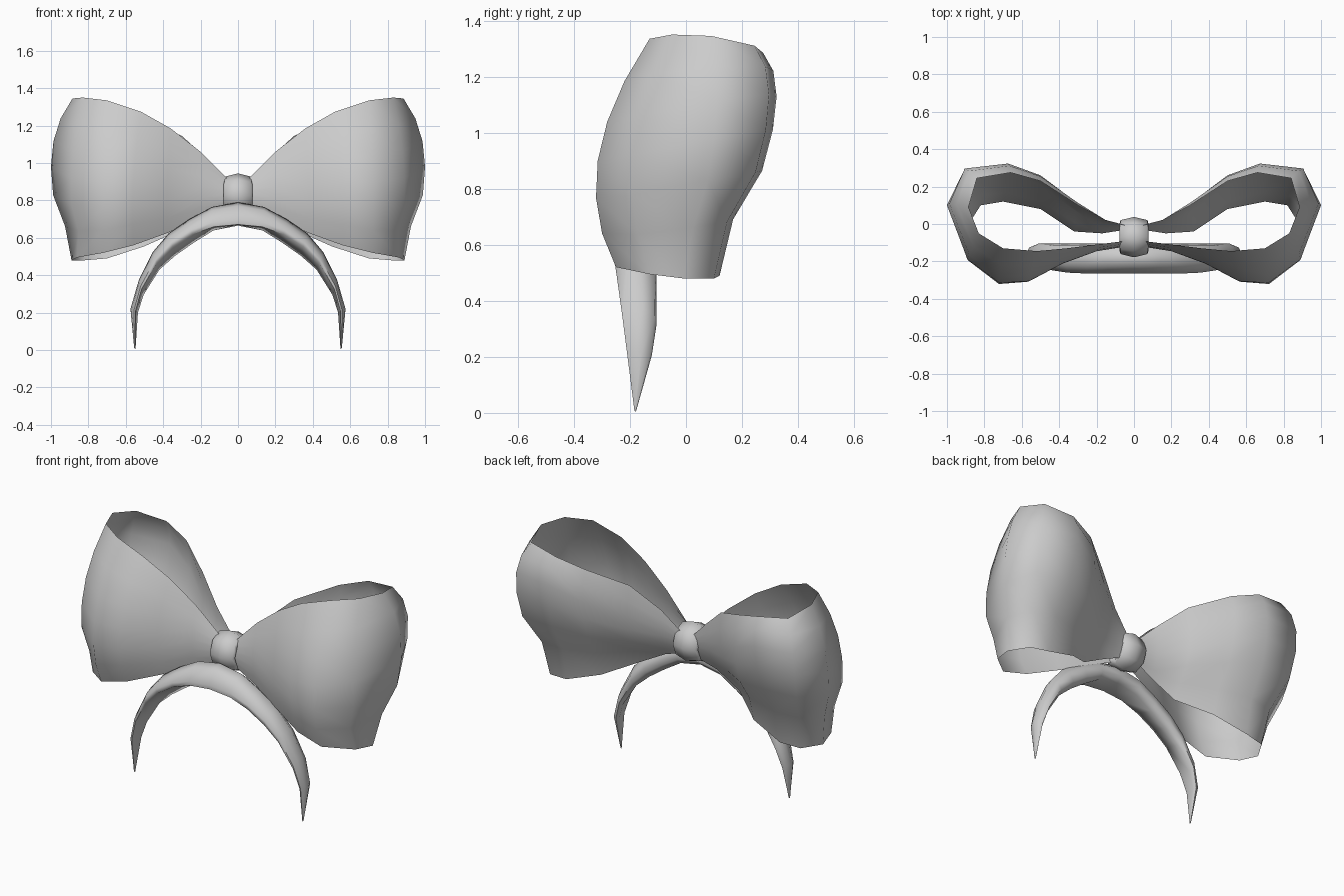
import bpy, math

if "Cube" in bpy.data.objects:
    bpy.data.objects.remove(bpy.data.objects["Cube"])

grey = bpy.data.materials.new("light_grey")
grey.diffuse_color = (0.6, 0.6, 0.6, 1)
grey.use_nodes = True
grey.node_tree.nodes["Principled BSDF"].inputs["Base Color"].default_value = grey.diffuse_color


def lerp(a, b, t):
    return a + (b - a) * t


def grid_object(name, rings, closed, mirror=False):
    """Skin a list of equal-length point rows with quads."""
    n = len(rings[0])
    verts = [p for ring in rings for p in ring]
    faces = []
    for i in range(len(rings) - 1):
        for j in range(n if closed else n - 1):
            k = (j + 1) % n
            faces.append((i * n + j, i * n + k, (i + 1) * n + k, (i + 1) * n + j))
    mesh = bpy.data.meshes.new(name)
    mesh.from_pydata(verts, [], faces)
    mesh.materials.append(grey)
    obj = bpy.data.objects.new(name, mesh)
    bpy.context.collection.objects.link(obj)
    bpy.ops.object.select_all(action='DESELECT')
    obj.select_set(True)
    bpy.context.view_layer.objects.active = obj
    bpy.ops.object.shade_smooth_by_angle(angle=math.radians(65))
    if mirror:
        mod = obj.modifiers.new("mirror", 'MIRROR')
        mod.merge_threshold = 0.002
    return obj


# Bow loops: ribbon stations running from the knot front, round the end, to the knot back
# each station is (top, middle, bottom)
ribbon = [
    ((.04, -.09, .90), (.04, -.12, .84), (.04, -.10, .765)),
    ((.20, -.11, 1.06), (.20, -.145, .87), (.20, -.13, .705)),
    ((.36, -.13, 1.185), (.38, -.21, .88), (.38, -.18, .625)),
    ((.52, -.145, 1.275), (.56, -.305, .90), (.56, -.24, .56)),
    ((.70, -.13, 1.335), (.72, -.315, .90), (.72, -.25, .52)),
    ((.83, -.05, 1.35), (.89, -.19, .92), (.86, -.13, .495)),
    ((.885, .09, 1.345), (1.0, .10, .98), (.89, -.01, .48)),
    ((.84, .245, 1.31), (.91, .285, 1.01), (.82, .10, .48)),
    ((.66, .275, 1.285), (.68, .31, 1.01), (.70, .12, .49)),
    ((.50, .23, 1.235), (.50, .245, .95), (.50, .08, .555)),
    ((.30, .10, 1.145), (.31, .10, .88), (.32, -.04, .635)),
    ((.15, .02, 1.01), (.16, .01, .85), (.17, -.05, .715)),
    ((.04, -.01, .90), (.04, -.01, .84), (.04, -.03, .765)),
]
ROWS = 6


def bulge(a, m, b, j):
    """Parabola through three points, drawn in just above the back and outer hem."""
    t = j / ROWS
    wa, wm, wb = (1 - t) * (1 - 2 * t), 4 * t * (1 - t), t * (2 * t - 1)
    x, y, z = (wa * p + wm * q + wb * r for p, q, r in zip(a, m, b))
    if j == ROWS - 1:
        y -= .04 * max(0, min(1, m[1] / .28))
        x -= .027 if m[0] > .85 else 0
    return x, y, z


grid_object("bow_loops",
            [[bulge(*s, j) for j in range(ROWS + 1)] for s in ribbon],
            closed=False, mirror=True)

# Centre knot: a rounded barrel wrapped round the x axis
profile = [(-.06, .5), (-.078, .65), (-.072, .84), (0, 1),
           (.072, .84), (.078, .65), (.06, .5)]
SIDES = 8
knot = []
for x, r in profile:
    ring = []
    for j in range(SIDES):
        a = math.tau * j / SIDES + math.pi / 2
        ring.append((x, -.07 + .108 * r * math.cos(a), .828 + .117 * r * math.sin(a)))
    knot.append(ring)
grid_object("centre_knot", knot, closed=True)

# Headband: tapering arch, stations are
# outer x, z, inner x, z, front y, back y, height of the front lip above the inner line
arch = [
    (0, .79, 0, .665, -.265, -.105, .05),
    (.14, .765, .13, .64, -.265, -.105, .15),
    (.26, .70, .235, .575, -.265, -.105, .35),
    (.37, .625, .335, .505, -.26, -.105, .4),
    (.455, .525, .42, .43, -.247, -.105, .4),
    (.53, .375, .505, .295, -.227, -.105, .4),
    (.575, .22, .535, .20, -.21, -.122, .35),
    (.555, .01, .548, .005, -.184, -.178, .3),
]


def section(lip):
    """Cross-section as (inner-to-outer, front-to-back) fractions."""
    return [(1, .6), (.85, .25), (lip + .2, 0), (lip, .02), (0, .8), (.25, 1), (.65, .95)]


band = [[(lerp(xi, xo, u), lerp(yf, yb, v), lerp(zi, zo, u)) for u, v in section(lip)]
        for xo, zo, xi, zi, yf, yb, lip in arch]
grid_object("headband", band, closed=True, mirror=True)
